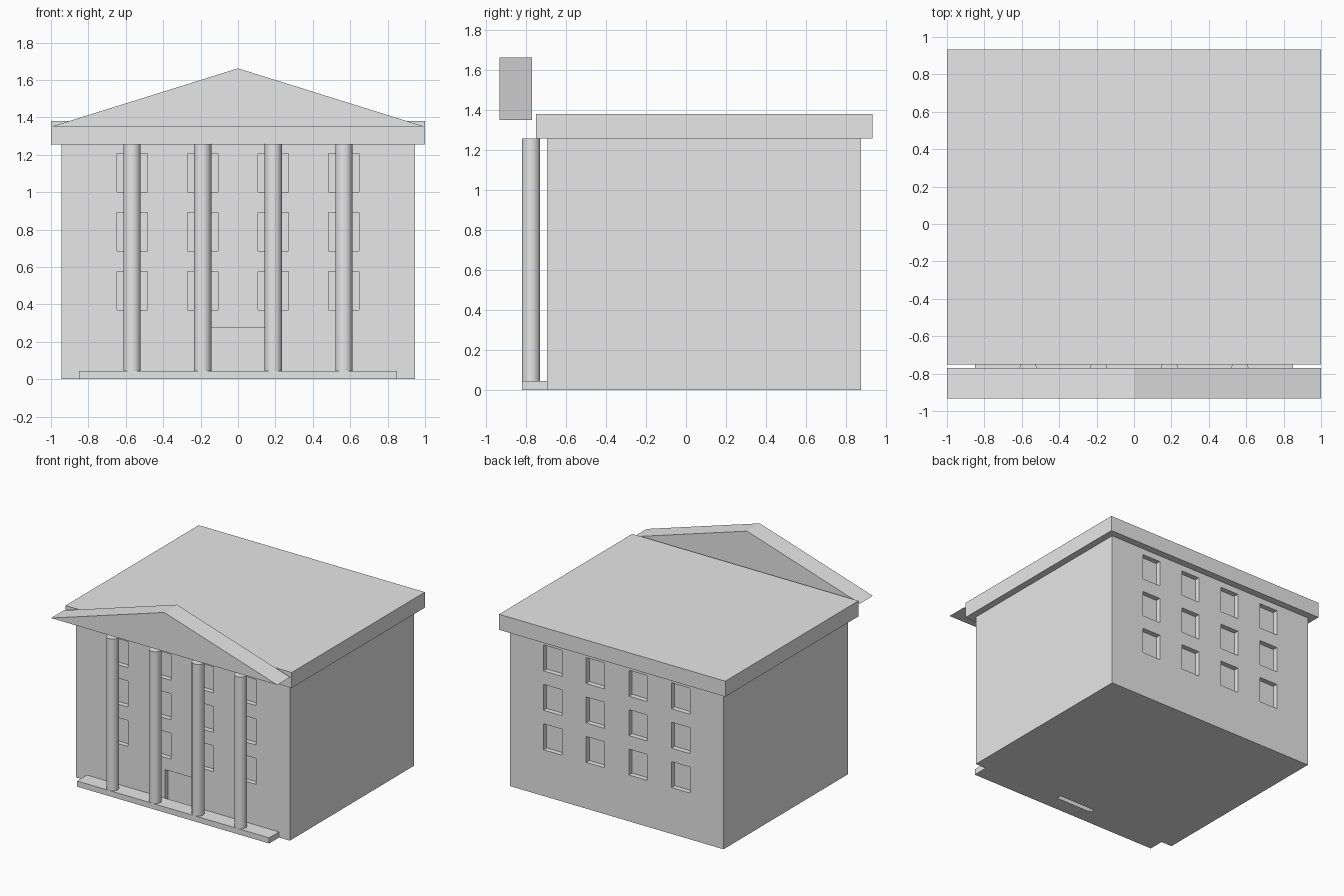
import bpy
import bmesh
from mathutils import Matrix, Vector

cube = bpy.data.objects.get("Cube")
if cube:
    bpy.data.objects.remove(cube, do_unlink=True)

# One plain stone colour for the whole building
stone = bpy.data.materials.new("light_grey_stone")
stone.use_nodes = True
grey = (0.8, 0.8, 0.8, 1)
stone.diffuse_color = grey
stone.node_tree.nodes["Principled BSDF"].inputs["Base Color"].default_value = grey

FRONT, BACK = -0.695, 0.875
BAYS = [-0.566, -0.189, 0.189, 0.566]
SILLS = [0.37, 0.685, 1.0]
RECESS = 0.04


def add_box(bm, x, y, z):
    """Add a box from (min, max) ranges."""
    lo, hi = Vector((x[0], y[0], z[0])), Vector((x[1], y[1], z[1]))
    move = Matrix.Translation((lo + hi) / 2) @ Matrix.Diagonal((hi - lo).to_4d())
    bmesh.ops.create_cube(bm, size=1, matrix=move)


def finish(name, bm):
    bmesh.ops.recalc_face_normals(bm, faces=bm.faces)
    mesh = bpy.data.meshes.new(name)
    bm.to_mesh(mesh)
    bm.free()
    mesh.materials.append(stone)
    obj = bpy.data.objects.new(name, mesh)
    bpy.context.collection.objects.link(obj)
    return obj


def box(name, x, y, z):
    bm = bmesh.new()
    add_box(bm, x, y, z)
    return finish(name, bm)


def activate(obj):
    bpy.ops.object.select_all(action='DESELECT')
    obj.select_set(True)
    bpy.context.view_layer.objects.active = obj


# Main block, roof slab and front step
walls = box("walls", (-0.945, 0.945), (FRONT, BACK), (0, 1.256))
box("roof_slab", (-1, 1), (-0.75, 0.932), (1.256, 1.38))
box("front_step", (-0.85, 0.85), (-0.82, FRONT), (0, 0.045))

# Recessed windows on front and back, and the doorway
bm = bmesh.new()
for wall in (FRONT, BACK):
    for x in BAYS:
        for z in SILLS:
            add_box(bm, (x - 0.081, x + 0.081), (wall - RECESS, wall + RECESS), (z, z + 0.207))
add_box(bm, (-0.16, 0.16), (FRONT - RECESS, FRONT + RECESS), (-0.1, 0.273))
cutter = finish("opening_cutter", bm)
cutter.hide_render = True

cut = walls.modifiers.new("openings", 'BOOLEAN')
cut.operation = 'DIFFERENCE'
cut.solver = 'EXACT'
cut.object = cutter
activate(walls)
bpy.ops.object.modifier_apply(modifier=cut.name)
bpy.data.objects.remove(cutter, do_unlink=True)

# Columns
for i, x in enumerate(BAYS):
    bm = bmesh.new()
    bmesh.ops.create_cone(bm, cap_ends=True, segments=32, radius1=0.046, radius2=0.046,
                          depth=1.213, matrix=Matrix.Translation((x, -0.774, 0.6515)))
    column = finish(f"column_{i + 1}", bm)
    activate(column)
    bpy.ops.object.shade_smooth_by_angle()

# Triangular pediment
bm = bmesh.new()
profile = [(-1, 1.35), (1, 1.35), (0, 1.662)]
face = bm.faces.new([bm.verts.new((x, -0.932, z)) for x, z in profile])
extruded = bmesh.ops.extrude_face_region(bm, geom=[face], use_keep_orig=True)
back = [v for v in extruded["geom"] if isinstance(v, bmesh.types.BMVert)]
bmesh.ops.translate(bm, verts=back, vec=(0, 0.162, 0))
finish("pediment", bm)
